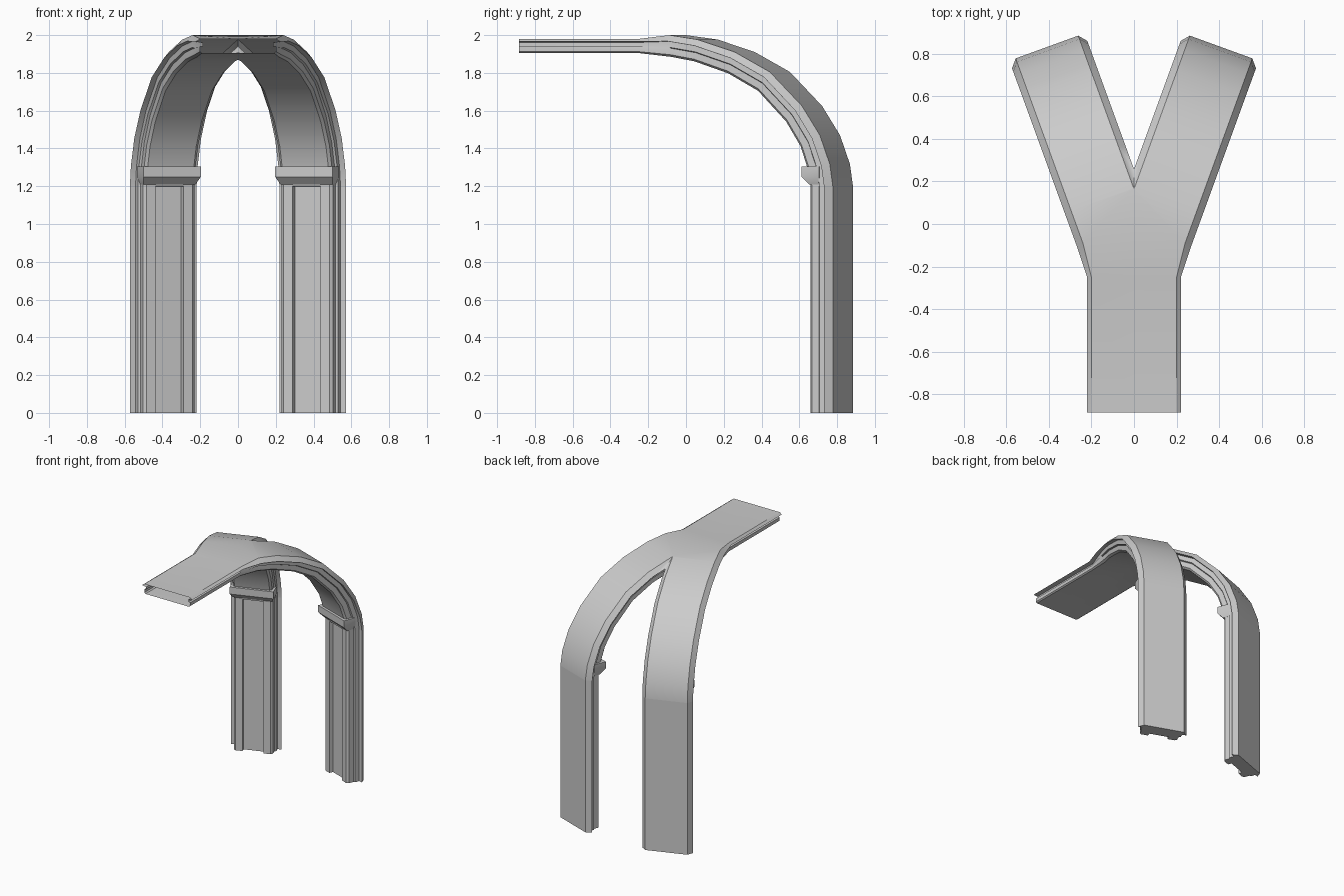
import bpy, bmesh, math
from mathutils import Vector

if "Cube" in bpy.data.objects:
    bpy.data.objects.remove(bpy.data.objects["Cube"])

A = math.radians(20)          # each leg splays 20 degrees from the main rib
S, C = math.sin(A), math.cos(A)


def leg(u, r, z):
    """Leg frame (across, outward, up) to world."""
    return Vector((0.094 + u * C + r * S, -0.034 - u * S + r * C, z))


def finish(bm, name, clip=False):
    bmesh.ops.remove_doubles(bm, verts=bm.verts, dist=1e-5)
    bmesh.ops.recalc_face_normals(bm, faces=bm.faces)
    if clip:
        bmesh.ops.bisect_plane(bm, geom=bm.verts[:] + bm.edges[:] + bm.faces[:],
                               plane_co=(0, 0, 0), plane_no=(1, 0, 0), clear_inner=True)
    me = bpy.data.meshes.new(name)
    bm.to_mesh(me)
    bm.free()
    ob = bpy.data.objects.new(name, me)
    bpy.context.collection.objects.link(ob)
    bpy.ops.object.select_all(action='DESELECT')
    ob.select_set(True)
    bpy.context.view_layer.objects.active = ob
    bpy.ops.object.shade_smooth_by_angle(angle=math.radians(25))
    m = ob.modifiers.new("mirror", 'MIRROR')
    m.use_clip = True
    m.merge_threshold = 0.0005
    return ob


def loft(bm, rings, cap_start, cap_end):
    rows = [[bm.verts.new(p) for p in ring] for ring in rings]
    n = len(rows[0])
    for a, b in zip(rows, rows[1:]):
        for i in range(n):
            j = (i + 1) % n
            bm.faces.new((a[i], a[j], b[j], b[i]))
    if cap_start:
        bm.faces.new(rows[0])
    if cap_end:
        bm.faces.new(rows[-1])


# Cross-sections: (half width, depth fraction), from back face to inner face
MAIN = [(.20, 0), (.22, .18), (.185, .25), (.185, .52), (.20, .55), (.20, .9), (.19, 1)]
LEG = [(.156, 0), (.188, .28), (.157, .29), (.157, .56), (.145, .6), (.145, .9), (.13, 1)]


def section(half, recess):
    half = half + [(.078, 1), (.076, recess)]
    return half + [(-u, t) for u, t in reversed(half)]


rings = []
# Flat main rib
for y in (-0.885, -0.25):
    rings.append([Vector((u, y, 1.98 - .075 * t)) for u, t in section(MAIN, 1)])

# Curved legs: outer profile (outward, height), depth measured along the normal
path = [(0, 2), (.16, 1.976), (.368, 1.91), (.565, 1.805), (.746, 1.625),
        (.847, 1.47), (.903, 1.317), (.92, 1.2), (.92, 1.199), (.92, 0)]
for i, (r, z) in enumerate(path):
    if i == 0:
        nr, nz = 0, -1
    elif i >= 7:
        nr, nz = -1, 0
    else:
        (r0, z0), (r1, z1) = path[i - 1], path[i + 1]
        d = Vector((r1 - r0, z1 - z0)).normalized()
        nr, nz = d.y, -d.x
    depth = .115 + .02 * min(1, i / 6)
    sec = section(LEG, .78 if i >= 8 else 1)   # recessed panel below the capital
    rings.append([leg(u, r + nr * depth * t, z + nz * depth * t) for u, t in sec])

bm = bmesh.new()
loft(bm, rings, False, True)
finish(bm, "forked_arch_rib", clip=True)

# Capitals on the inner face of each leg
bm = bmesh.new()
caps = []
for z, w, r in ((1.21, .146, .783), (1.25, .162, .745), (1.305, .162, .745)):
    caps.append([leg(-w, r, z), leg(w, r, z), leg(w, .845, z), leg(-w, .845, z)])
loft(bm, caps, True, True)
finish(bm, "pilaster_capital")
